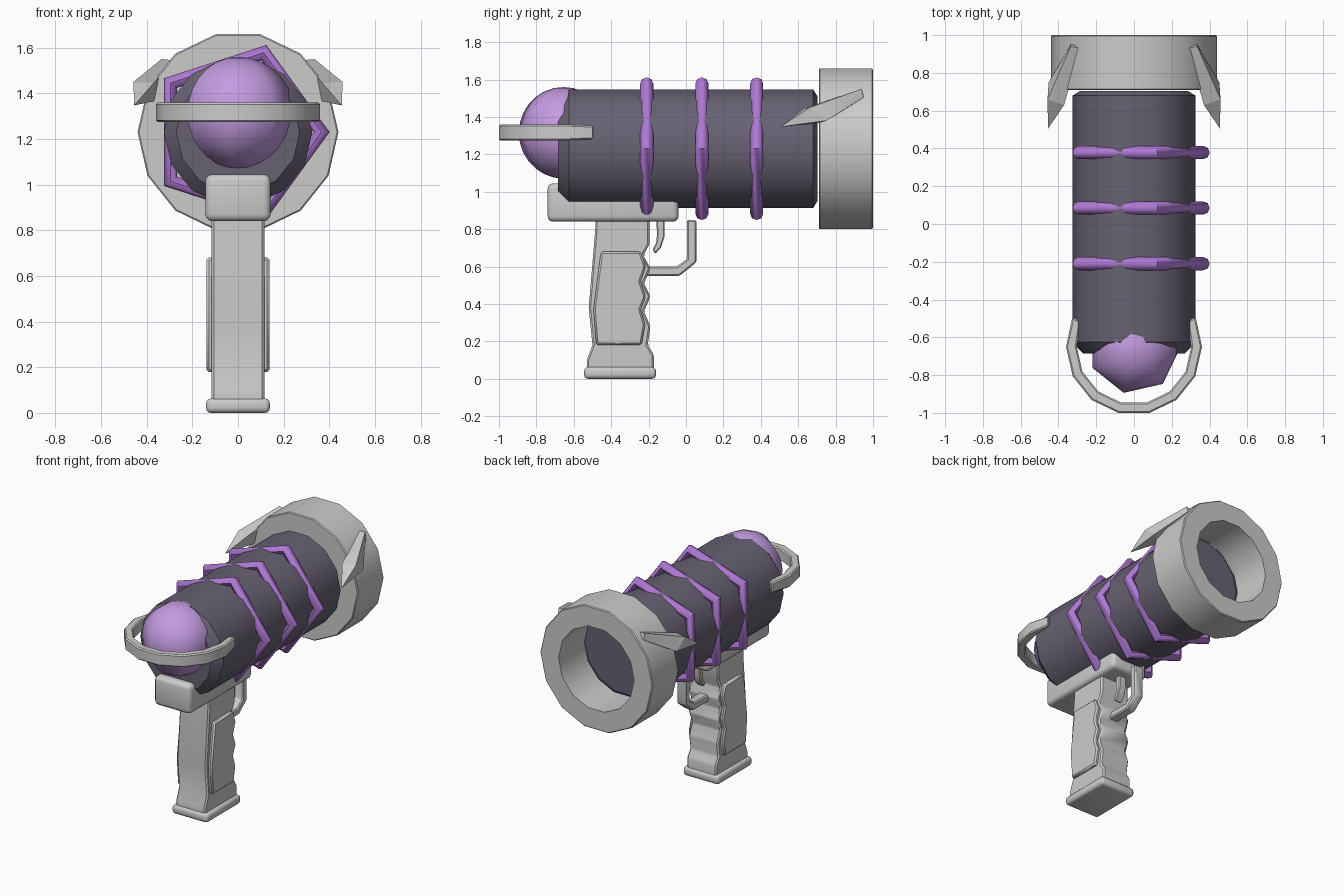
import bpy, bmesh, math
from mathutils import Vector

if "Cube" in bpy.data.objects:
    bpy.data.objects.remove(bpy.data.objects["Cube"])

CZ = 1.23   # barrel axis height


def material(name, rgb):
    m = bpy.data.materials.new(name)
    m.diffuse_color = (*rgb, 1)
    m.use_nodes = True
    m.node_tree.nodes["Principled BSDF"].inputs["Base Color"].default_value = m.diffuse_color
    return m


GREY = material("light grey metal", (0.60, 0.60, 0.59))
DARK = material("dark violet grey", (0.135, 0.12, 0.17))
ORB = material("pale purple", (0.55, 0.33, 0.75))
BAND = material("bright purple", (0.43, 0.19, 0.66))


def finish(ob, mat, bevel=0, segments=1, angle=35):
    ob.data.materials.clear()
    ob.data.materials.append(mat)
    bpy.ops.object.select_all(action='DESELECT')
    ob.select_set(True)
    bpy.context.view_layer.objects.active = ob
    if bevel:
        b = ob.modifiers.new("bevel", 'BEVEL')
        b.width, b.segments, b.limit_method = bevel, segments, 'ANGLE'
        b.angle_limit = math.radians(30)
        bpy.ops.object.modifier_apply(modifier=b.name)
    bpy.ops.object.shade_smooth_by_angle(angle=math.radians(angle))
    return ob


def from_bmesh(name, bm):
    bmesh.ops.recalc_face_normals(bm, faces=bm.faces)
    me = bpy.data.meshes.new(name)
    bm.to_mesh(me)
    bm.free()
    ob = bpy.data.objects.new(name, me)
    bpy.context.collection.objects.link(ob)
    return ob


def loft(name, rings, closed=False):
    """Join cross sections; cap both ends unless closed into a loop."""
    bm = bmesh.new()
    vs = [[bm.verts.new(p) for p in ring] for ring in rings]
    n = len(vs[0])
    pairs = list(zip(vs, vs[1:])) + ([(vs[-1], vs[0])] if closed else [])
    for a, b in pairs:
        for i in range(n):
            j = (i + 1) % n
            bm.faces.new((a[i], a[j], b[j], b[i]))
    if not closed:
        bm.faces.new(vs[0])
        bm.faces.new(vs[-1])
    return from_bmesh(name, bm)


def lathe(name, profile, closed=False, n=14):
    """Turn (y, radius) points round the barrel axis."""
    ang = [2 * math.pi * i / n for i in range(n)]
    return loft(name, [[(r * math.cos(a), y, CZ + r * math.sin(a)) for a in ang]
                       for y, r in profile], closed)


def prism(name, outline, half):
    """Extrude a (y, z) outline across x."""
    return loft(name, [[(x, y, z) for y, z in outline] for x in (-half, half)])


def box(name, x, y0, y1, z0, z1):
    return prism(name, [(y0, z0), (y1, z0), (y1, z1), (y0, z1)], x)


# Barrel and open muzzle ring
finish(lathe("barrel", [(-0.685, 0.27), (-0.67, 0.285), (-0.625, 0.325),
                        (0.68, 0.325), (0.703, 0.287)]), DARK, angle=30)
finish(lathe("muzzle_ring", [(0.71, 0.295), (0.71, 0.434), (0.716, 0.44), (0.994, 0.44),
                             (1.0, 0.434), (1.0, 0.295)], True), GREY, angle=30)

# Purple five-sided bands
for i, y in enumerate((-0.21, 0.085, 0.378)):
    bpy.ops.mesh.primitive_torus_add(major_segments=5, minor_segments=8, major_radius=0.366,
                                     minor_radius=0.035, location=(0, y, CZ),
                                     rotation=(math.pi / 2, 0, 0))
    ob = bpy.context.object
    ob.name = f"band_{i + 1}"
    finish(ob, BAND, angle=46)

# Orb at the rear of the barrel
bpy.ops.mesh.primitive_uv_sphere_add(segments=7, ring_count=14, radius=0.245,
                                     location=(0, -0.655, 1.315),
                                     rotation=(0, 0, -math.pi / 2))
bpy.context.object.name = "orb"
finish(bpy.context.object, ORB, angle=60)

# Half ring around the orb
rings = []
for i in range(-8, 2):
    a = 2 * math.pi * i / 14
    end = i in (-8, 1)
    h = 0.036 if end else 0.043
    ri, ro = (0.315, 0.362) if end else (0.303, 0.36)
    rings.append([(r * math.cos(a), -0.65 + r * math.sin(a), 1.317 + z)
                  for r, z in ((ri, -h), (ro, -h), (ro, h), (ri, h))])
finish(loft("orb_guard", rings), GREY, 0.008, angle=30)

# Spikes on both sides of the muzzle
for s, side in ((1, "right"), (-1, "left")):
    pts = [(0.455, 0.505, 1.347),
           (0.458, 0.66, 1.45), (0.452, 0.75, 1.38), (0.37, 0.70, 1.365), (0.37, 0.63, 1.445),
           (0.335, 0.94, 1.55), (0.335, 0.95, 1.505), (0.285, 0.95, 1.50), (0.285, 0.93, 1.545)]
    bm = bmesh.new()
    for x, y, z in pts:
        bm.verts.new((s * x, y, z))
    bmesh.ops.convex_hull(bm, input=bm.verts)
    finish(from_bmesh(f"{side}_spike", bm), GREY, angle=15)

# Mount block under the barrel and base plate of the grip
finish(box("mount_block", 0.143, -0.74, -0.04, 0.84, 1.045), GREY, 0.03, 3)
finish(box("grip_base", 0.14, -0.545, -0.16, 0.0, 0.063), GREY, 0.022, 3)

# Grip with finger grooves
grip = [(-0.53, 0.05), (-0.53, 0.10), (-0.50, 0.18), (-0.52, 0.38), (-0.485, 0.80), (-0.485, 0.86),
        (-0.195, 0.86), (-0.195, 0.72), (-0.228, 0.66), (-0.19, 0.59), (-0.225, 0.51),
        (-0.19, 0.44), (-0.225, 0.36), (-0.19, 0.28), (-0.205, 0.18), (-0.172, 0.13),
        (-0.172, 0.05)]
finish(prism("grip", grip, 0.115), GREY, 0.01)

# Raised side panels of the grip
panel = [(-0.48, 0.18), (-0.495, 0.37), (-0.455, 0.68), (-0.243, 0.68), (-0.215, 0.60),
         (-0.243, 0.52), (-0.215, 0.44), (-0.243, 0.37), (-0.218, 0.29), (-0.238, 0.18)]
finish(prism("grip_panels", panel, 0.138), GREY, 0.01)

# Trigger and its guard
trigger = [(-0.16, 0.86), (-0.115, 0.86), (-0.115, 0.76), (-0.135, 0.70), (-0.165, 0.667),
           (-0.178, 0.69), (-0.158, 0.73), (-0.155, 0.78)]
finish(prism("trigger", trigger, 0.028), GREY, 0.006)
guard = [(-0.22, 0.55), (-0.035, 0.55), (0.055, 0.622), (0.055, 0.85), (0.005, 0.85),
         (0.005, 0.64), (-0.05, 0.60), (-0.22, 0.60)]
finish(prism("trigger_guard", guard, 0.035), GREY, 0.008)
